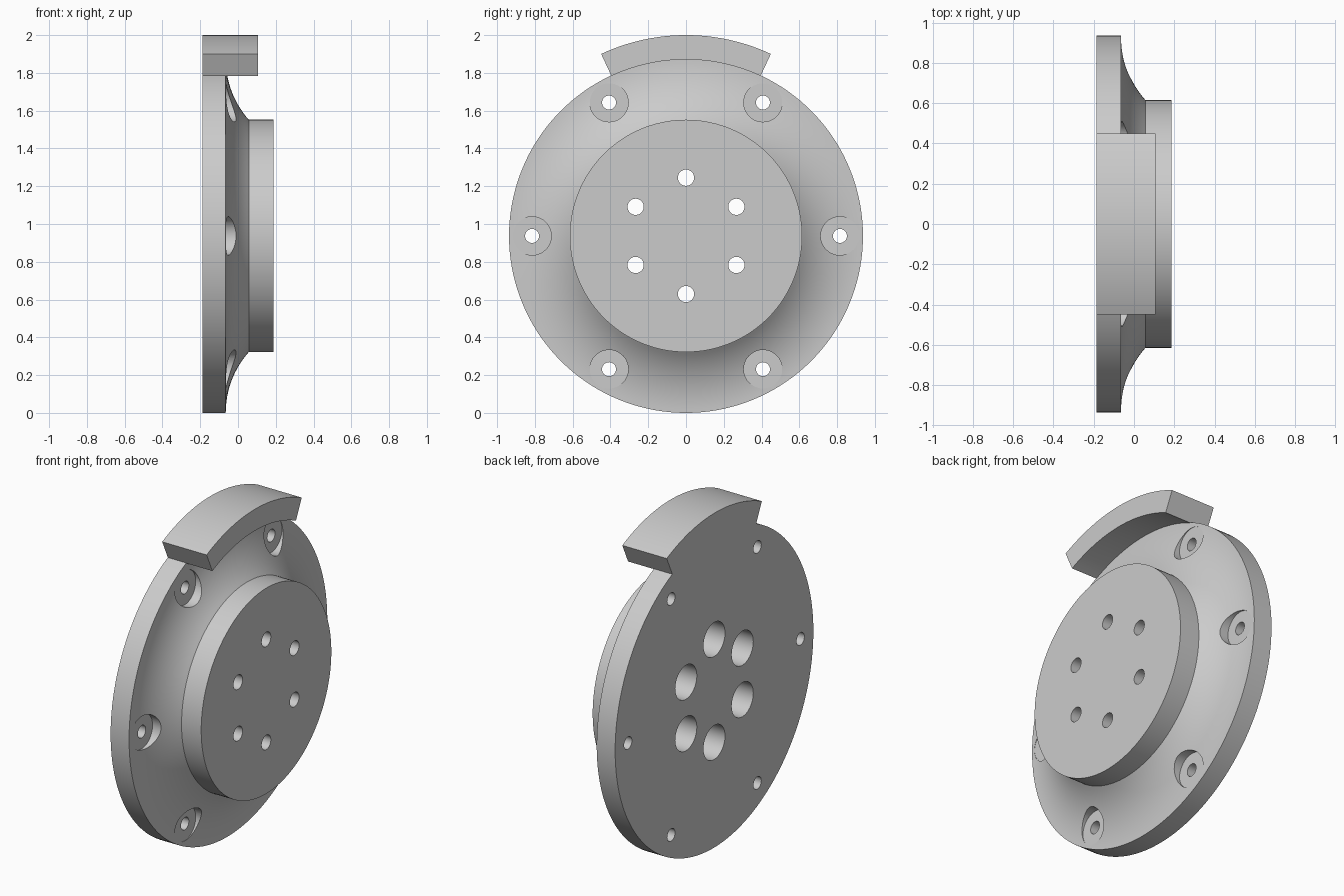
import bpy, bmesh, math

cube = bpy.data.objects.get("Cube")
if cube:
    bpy.data.objects.remove(cube, do_unlink=True)

R = 0.937           # flange radius, also the height of the axis
BACK, FRONT = -0.187, 0.187
RIM = -0.065        # front edge of the flange rim
BOSS_X, BOSS_R = 0.057, 0.615

grey = bpy.data.materials.new("light grey")
grey.use_nodes = True
colour = (0.6, 0.6, 0.6, 1)
grey.diffuse_color = colour
grey.node_tree.nodes["Principled BSDF"].inputs["Base Color"].default_value = colour


def add_object(name, bm):
    bmesh.ops.recalc_face_normals(bm, faces=bm.faces)
    mesh = bpy.data.meshes.new(name)
    bm.to_mesh(mesh)
    bm.free()
    mesh.materials.append(grey)
    obj = bpy.data.objects.new(name, mesh)
    bpy.context.collection.objects.link(obj)
    return obj


def lathe(bm, profile, y, z, n):
    """Capped solid turned about a line parallel to x; profile is (x, radius)."""
    turns = [2 * math.pi * i / n for i in range(n)]
    rings = [[bm.verts.new((x, y + r * math.cos(t), z + r * math.sin(t))) for t in turns]
             for x, r in profile]
    for a, b in zip(rings, rings[1:]):
        for i in range(n):
            j = (i + 1) % n
            bm.faces.new((a[i], a[j], b[j], b[i]))
    bm.faces.new(rings[0])
    bm.faces.new(rings[-1])


def combine(target, tool, operation):
    mod = target.modifiers.new(operation.lower(), 'BOOLEAN')
    mod.operation = operation
    mod.solver = 'EXACT'
    mod.object = tool
    bpy.context.view_layer.objects.active = target
    bpy.ops.object.modifier_apply(modifier=mod.name)
    bpy.data.objects.remove(tool, do_unlink=True)


def hole_ring(name, profile, radius, start):
    """Six stepped hole cutters spaced evenly around the axis."""
    bm = bmesh.new()
    for i in range(6):
        t = start + i * math.pi / 3
        lathe(bm, profile, radius * math.cos(t), R + radius * math.sin(t), 40)
    cutter = add_object(name, bm)
    cutter.hide_render = True
    return cutter


# Flange body: rim, concave fillet tangent to the rim face, round boss
dx, dr = BOSS_X - RIM, R - BOSS_R
fillet = (dx * dx + dr * dr) / (2 * dx)
sweep = math.asin(dr / fillet)
steps = 16
profile = [(BACK, R)]
for i in range(steps + 1):
    a = sweep * i / steps
    profile.append((RIM + fillet * (1 - math.cos(a)), R - fillet * math.sin(a)))
profile.append((FRONT, BOSS_R))
bm = bmesh.new()
lathe(bm, profile, 0, R, 144)
flange = add_object("flange_body", bm)

# Curved tab over the top of the rim
bm = bmesh.new()
sections = []
count = 24
half = math.radians(25)
for i in range(count + 1):
    t = half * (2 * i / count - 1)
    sections.append([bm.verts.new((x, r * math.sin(t), R + r * math.cos(t)))
                     for x, r in ((BACK, 0.934), (0.107, 0.934), (0.107, 1.063), (BACK, 1.063))])
for a, b in zip(sections, sections[1:]):
    for k in range(4):
        m = (k + 1) % 4
        bm.faces.new((a[k], a[m], b[m], b[k]))
bm.faces.new(sections[0])
bm.faces.new(sections[-1])
combine(flange, add_object("rim_tab", bm), 'UNION')

# Outer bolt holes, counterbored from the boss side
bolt = [(-0.3, 0.037), (RIM - 0.001, 0.037), (RIM - 0.001, 0.102), (0.3, 0.102)]
combine(flange, hole_ring("outer_hole_cutter", bolt, 0.815, 0), 'DIFFERENCE')

# Inner bolt holes, counterbored from the back
inner = [(-0.3, 0.102), (0.06, 0.102), (0.06, 0.043), (0.3, 0.043)]
combine(flange, hole_ring("inner_hole_cutter", inner, 0.308, math.pi / 6), 'DIFFERENCE')

# Smooth turned surfaces, crisp machined edges
bpy.ops.object.select_all(action='DESELECT')
flange.select_set(True)
bpy.context.view_layer.objects.active = flange
bpy.ops.object.shade_smooth_by_angle(angle=math.radians(25))
